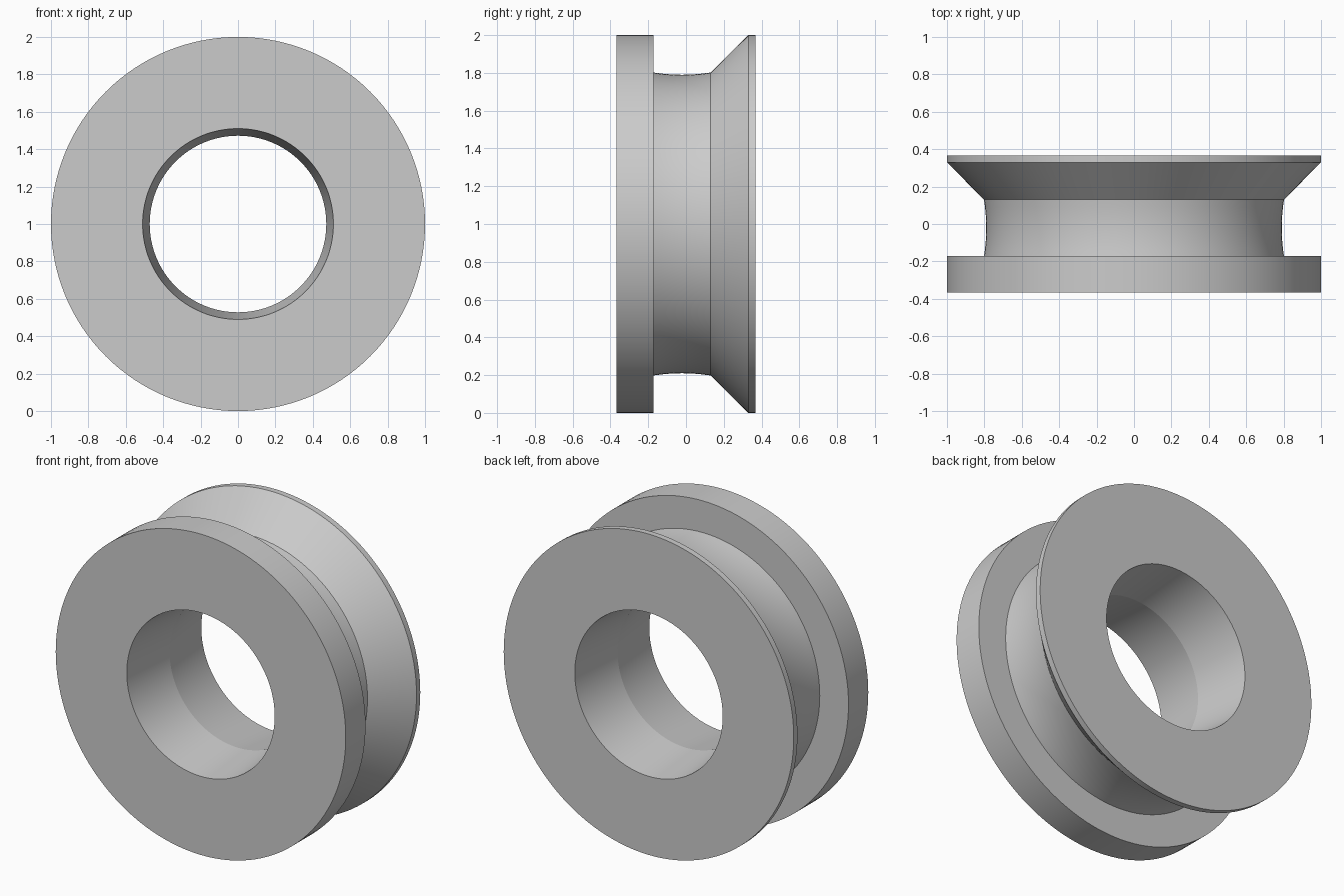
import bpy, bmesh, math

old = bpy.data.objects.get("Cube")
if old:
    bpy.data.objects.remove(old, do_unlink=True)

SEGMENTS = 128
HALF = 0.367        # half of the width along y
RIM = 1.0           # flange radius
BORE_END, BORE_MID = 0.51, 0.472
GROOVE, SAG = 0.802, 0.012
G0, G1 = -0.172, 0.13   # groove floor from front to back


def make_material(name, colour):
    mat = bpy.data.materials.new(name)
    mat.use_nodes = True
    mat.diffuse_color = colour
    mat.node_tree.nodes["Principled BSDF"].inputs["Base Color"].default_value = colour
    return mat


# Slightly hollow groove floor
steps = 8
floor = []
for i in range(steps + 1):
    t = i / steps
    floor.append((GROOVE - SAG * 4 * t * (1 - t), G0 + (G1 - G0) * t))

# Closed section as (radius, y): square front flange, groove, sloped back flange, waisted bore
section = [(BORE_END, -HALF), (RIM, -HALF), (RIM, G0)]
section += floor
section += [(RIM, 0.33), (RIM, HALF), (BORE_END, HALF), (BORE_MID, 0)]

# Turn the section about the y axis
bm = bmesh.new()
rings = []
for k in range(SEGMENTS):
    a = math.tau * k / SEGMENTS
    rings.append([bm.verts.new((r * math.cos(a), y, RIM + r * math.sin(a)))
                  for r, y in section])
n = len(section)
for k in range(SEGMENTS):
    here, after = rings[k], rings[(k + 1) % SEGMENTS]
    for j in range(n):
        m = (j + 1) % n
        bm.faces.new((here[j], here[m], after[m], after[j]))
bmesh.ops.recalc_face_normals(bm, faces=bm.faces)

mesh = bpy.data.meshes.new("grooved_wheel")
bm.to_mesh(mesh)
bm.free()
mesh.materials.append(make_material("light grey", (0.6, 0.6, 0.6, 1)))
wheel = bpy.data.objects.new("grooved_wheel", mesh)
bpy.context.collection.objects.link(wheel)

# Smooth round surfaces, sharp rims
bpy.ops.object.select_all(action="DESELECT")
wheel.select_set(True)
bpy.context.view_layer.objects.active = wheel
bpy.ops.object.shade_smooth_by_angle(angle=math.radians(10))
